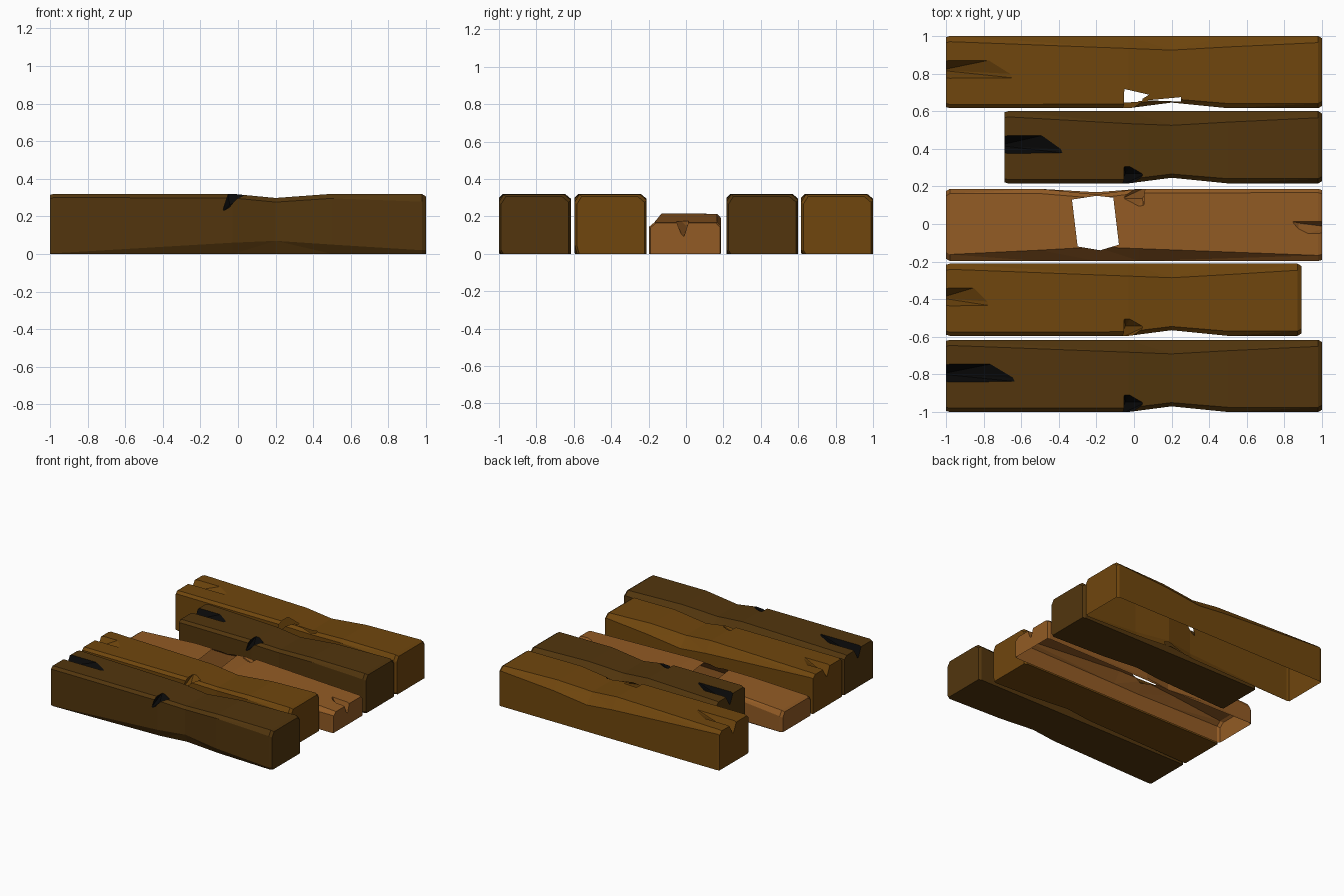
import bpy, bmesh, math
from mathutils import Matrix

if "Cube" in bpy.data.objects:
    bpy.data.objects.remove(bpy.data.objects["Cube"])

HW = 0.192  # half plank width


def material(name, rgb):
    m = bpy.data.materials.new(name)
    m.diffuse_color = (*rgb, 1)
    m.use_nodes = True
    m.node_tree.nodes["Principled BSDF"].inputs["Base Color"].default_value = m.diffuse_color
    return m


mid = material("mid_brown_wood", (0.16, 0.061, 0.004))
dark = material("dark_brown_wood", (0.084, 0.036, 0.004))
pale = material("pale_brown_wood", (0.29, 0.105, 0.018))
black = material("crack_black", (0.003, 0.003, 0.003))
away = material("cut_away", (1, 0, 1))  # temporary, removed below


def link(name, bm, mat):
    bmesh.ops.recalc_face_normals(bm, faces=bm.faces)
    me = bpy.data.meshes.new(name)
    bm.to_mesh(me)
    bm.free()
    me.materials.append(mat)
    ob = bpy.data.objects.new(name, me)
    bpy.context.collection.objects.link(ob)
    return ob


def hull(pts, mat):
    """Convex cutter from a few points."""
    bm = bmesh.new()
    vs = [bm.verts.new(p) for p in pts]
    bmesh.ops.convex_hull(bm, input=vs)
    ob = link("cutter", bm, mat)
    ob.hide_render = True
    return ob


def prism(outline):
    return hull([(x, y, z) for x, y in outline for z in (-0.2, 0.5)], away)


def section(x, d, c, b, zt, drop, back, t, tb, inset=0):
    """Worn plank cross-section: chamfered top edges and undercut front foot."""
    i = inset
    return [(x, -HW + b + i, 0), (x, -HW + d + i, c), (x, -HW + d + i, zt - drop - i),
            (x, -HW + t + i, zt - i), (x, HW - tb - i, zt - i),
            (x, HW - i, zt - back - i), (x, HW - i, 0)]


def plank(name, mat, yc, x0=-1.0, x1=1.0, notch=0.35, low=False, crack=black,
          holes=(), turn=False, open_base=False, foot=0.02):
    # rows: x, front dent, foot height, foot inset, top, front drop, back drop, bevels
    k = 0.3 if low else 1
    tops = (0.17, 0.215, 0.21, 0.20, 0.17) if low else (0.32, 0.32, 0.298, 0.32, 0.318)
    rows = [(x0 + 0.02, 0, 0.004, 0.002, tops[0], 0.02, 0.025, 0.02, 0.03),
            (-0.03, 0, 0.06 * k, 0.03 * k, tops[1], 0.022, 0.08, 0.022, 0.066),
            (0.2, 0.03, 0.07 * k, 0.06 * k, tops[2], 0.022, 0.08, 0.05, 0.075),
            (0.5, 0, 0.05 * k, 0.03 * k, tops[3], 0.024, 0.065, 0.025, 0.058),
            (x1 - 0.02, 0, foot * k, 0.012 * k, tops[4], 0.04, 0.03, 0.025, 0.035)]
    secs = [section(x0, *rows[0][1:], inset=0.006)]
    secs += [section(*r) for r in rows]
    secs += [section(x1, *rows[-1][1:], inset=0.012)]
    bm = bmesh.new()
    rings = [[bm.verts.new(p) for p in s] for s in secs]
    n = len(rings[0])
    for a, b in zip(rings, rings[1:]):
        for i in range(n):
            j = (i + 1) % n
            bm.faces.new((a[i], a[j], b[j], b[i]))
    bm.faces.new(rings[0])
    bm.faces.new(rings[-1])
    # triangulate the bent faces so that cuts stay clean
    bmesh.ops.triangulate(bm, faces=[f for f in bm.faces if len(f.verts) == 4])
    ob = link(name, bm, mat)

    # cracks: a V-shaped split in the end and a chip on the front edge
    z = tops[0]
    e = x0 - 0.03
    up = z + (0.05 if low else 0.004)
    split = hull([(e, -0.035, up), (e, 0.065, up), (x0 + notch * 0.7, 0.065, up),
                  (x0 + notch * 1.05, -0.01, up), (x0 + notch * 1.08, -0.032, up),
                  (e, 0.01, z - 0.09), (x0 + notch * 0.7, -0.01, z - 0.025)], crack)
    zc = tops[1]
    up = zc + 0.006
    chip = hull([(-0.05, -0.098, up), (-0.02, -0.098, up), (0.065, -0.14, up),
                 (0, -0.21, up), (-0.05, -0.21, up),
                 (-0.085, -0.21, zc - 0.1), (-0.045, -0.14, zc - 0.06)],
                away if holes and not low else crack)
    cutters = [split, chip] + [prism(h) for h in holes]
    for c in cutters:
        m = ob.modifiers.new("cut", 'BOOLEAN')
        m.operation = 'DIFFERENCE'
        m.solver = 'EXACT'
        m.material_mode = 'TRANSFER'
        m.object = c
    bpy.context.view_layer.update()
    dg = bpy.context.evaluated_depsgraph_get()
    me = bpy.data.meshes.new_from_object(ob.evaluated_get(dg))
    ob.modifiers.clear()
    ob.data = me
    for c in cutters:
        bpy.data.objects.remove(c)

    # drop hole walls and, on hollow planks, the underside
    bm = bmesh.new()
    bm.from_mesh(me)
    gone = []
    for f in bm.faces:
        hole = me.materials[f.material_index] == away
        base = open_base and f.normal.z < -0.9 and f.calc_center_median().z < 0.01
        if hole or base:
            gone.append(f)
    bmesh.ops.delete(bm, geom=gone, context='FACES')
    bm.to_mesh(me)
    bm.free()
    for i in reversed(range(len(me.materials))):
        if me.materials[i] == away:
            me.materials.pop(index=i)
    rot = Matrix.Rotation(math.pi if turn else 0, 4, 'Z')
    me.transform(Matrix.Translation((0, yc, 0)) @ rot)


# five planks from back to front
plank("back_plank", mid, 0.808, crack=mid, open_base=True, notch=0.34,
      holes=[[(-0.05, -0.158), (-0.05, -0.09), (0.08, -0.12), (0.02, -0.158)],
             [(0.07, -0.15), (0.25, -0.133), (0.25, -0.155), (0.2, -0.155)]])
plank("second_plank", dark, 0.408, x0=-0.69, notch=0.3)
plank("broken_middle_plank", pale, -0.005, low=True, turn=True, crack=pale,
      notch=0.18, open_base=True,
      holes=[[(0.33, -0.135), (0.3, 0.115), (0.18, 0.135), (0.08, 0.105),
              (0.11, -0.145), (0.2, -0.155)]])
plank("fourth_plank", mid, -0.403, x1=0.89, crack=mid, notch=0.22, foot=0.045)
plank("front_plank", dark, -0.808, notch=0.355)
bpy.data.materials.remove(away)
